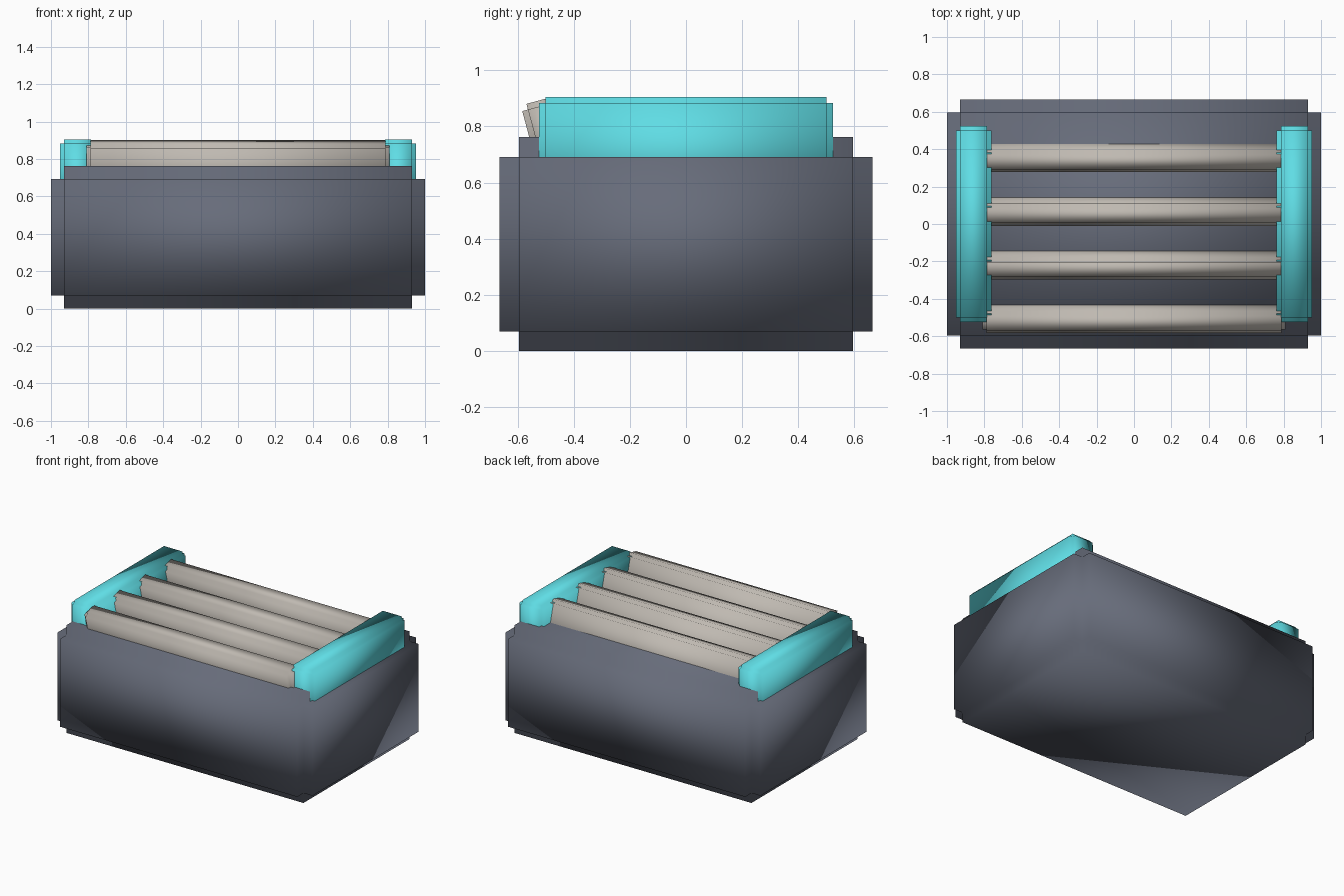
import bpy, bmesh, math
from mathutils import Vector

cube = bpy.data.objects.get("Cube")
if cube:
    bpy.data.objects.remove(cube)


def material(name, color):
    m = bpy.data.materials.new(name)
    m.use_nodes = True
    m.diffuse_color = (*color, 1)
    m.node_tree.nodes["Principled BSDF"].inputs["Base Color"].default_value = (*color, 1)
    return m


slate = material("slate grey", (0.135, 0.15, 0.195))
cyan = material("bright cyan", (0.115, 0.72, 0.78))
tan = material("warm light grey", (0.52, 0.485, 0.44))


def notched_block(name, size, notch, centre, mat, tilt=0):
    """Box of the given outer size whose edges are cut back by a square notch."""
    bm = bmesh.new()
    bmesh.ops.create_cube(bm, size=1)
    bmesh.ops.scale(bm, vec=[s - 2 * notch for s in size], verts=bm.verts)
    bm.normal_update()
    for face in list(bm.faces):
        push = face.normal.copy() * notch
        new = bmesh.ops.extrude_discrete_faces(bm, faces=[face])["faces"]
        bmesh.ops.translate(bm, vec=push, verts=new[0].verts)
    bmesh.ops.remove_doubles(bm, verts=bm.verts, dist=0.0001)
    bmesh.ops.recalc_face_normals(bm, faces=bm.faces)
    for face in bm.faces:
        face.smooth = True
    mesh = bpy.data.meshes.new(name)
    bm.to_mesh(mesh)
    bm.free()
    mesh.materials.append(mat)
    obj = bpy.data.objects.new(name, mesh)
    obj.location = centre
    obj.rotation_euler.x = tilt
    bpy.context.collection.objects.link(obj)
    return obj


# Main body
notched_block("body", (2, 1.33, 0.762), 0.07, (0, 0, 0.381), slate)

# Side rails
for side, x in (("left", 0.858), ("right", -0.858)):
    notched_block(side + "_rail", (0.19, 1.046, 0.4), 0.022, (x, 0, 0.705), cyan)

# Tilted slats, leaning towards the front
tilt = math.radians(15)
height = 0.3
up = Vector((0, -math.sin(tilt), math.cos(tilt)))
for i in range(4):
    top = Vector((0, -0.53 + 0.287 * i, 0.891))
    notched_block(f"slat_{i + 1}", (1.62, 0.122, height), 0.021,
                  top - up * height / 2, tan, tilt)
